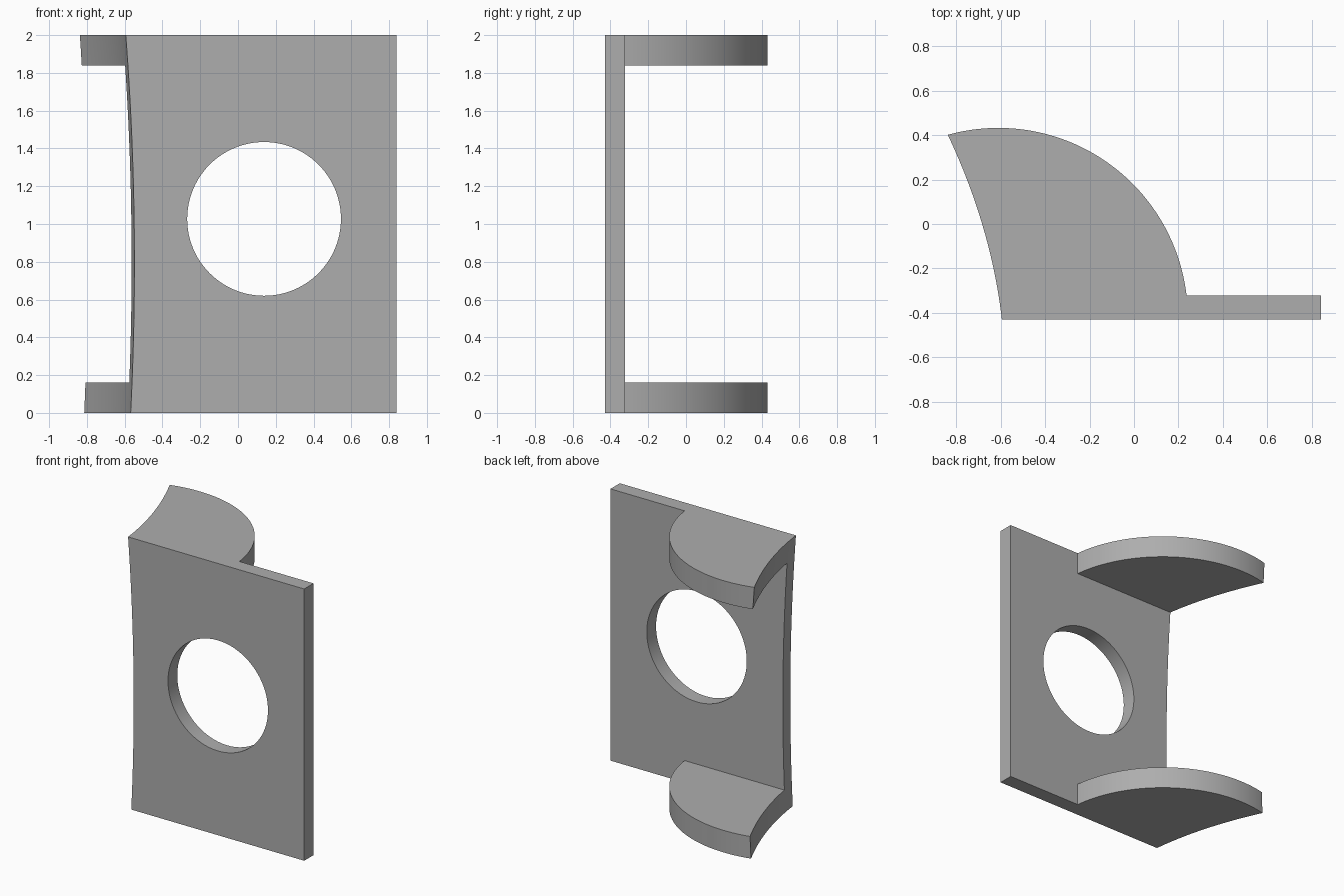
import bpy, bmesh, math
from mathutils import Matrix

cube = bpy.data.objects.get("Cube")
if cube:
    bpy.data.objects.remove(cube, do_unlink=True)

HEIGHT, FRONT, PLATE_BACK, RIGHT = 2.0, -0.43, -0.322, 0.84
SHELF = 0.162
ARC_X, ARC_Y, ARC_R = -0.61, -0.42, 0.852

metal = bpy.data.materials.new("plain grey")
metal.use_nodes = True
grey = (0.42, 0.42, 0.42, 1)
metal.diffuse_color = grey
metal.node_tree.nodes["Principled BSDF"].inputs["Base Color"].default_value = grey


def add_object(name, bm):
    bmesh.ops.recalc_face_normals(bm, faces=bm.faces)
    mesh = bpy.data.meshes.new(name)
    bm.to_mesh(mesh)
    bm.free()
    obj = bpy.data.objects.new(name, mesh)
    bpy.context.collection.objects.link(obj)
    mesh.materials.append(metal)
    return obj


def extrude_faces(bm, vector):
    result = bmesh.ops.extrude_face_region(bm, geom=bm.faces[:], use_keep_orig=True)
    moved = [g for g in result["geom"] if isinstance(g, bmesh.types.BMVert)]
    bmesh.ops.translate(bm, verts=moved, vec=vector)


# Bracket blank: plate and quarter-round shelf outline, extruded upwards
bm = bmesh.new()
start = math.asin((PLATE_BACK - ARC_Y) / ARC_R)
end = math.radians(115)
outline = [(-1, FRONT), (RIGHT, FRONT), (RIGHT, PLATE_BACK)]
for i in range(65):
    a = start + (end - start) * i / 64
    outline.append((ARC_X + ARC_R * math.cos(a), ARC_Y + ARC_R * math.sin(a)))
outline.append((-1, outline[-1][1]))
bm.faces.new([bm.verts.new((x, y, 0)) for x, y in outline])
extrude_faces(bm, (0, 0, HEIGHT))
bracket = add_object("bracket", bm)

# Opening between the two shelves
bm = bmesh.new()
bmesh.ops.create_cube(bm, size=1, matrix=Matrix.Translation((0, PLATE_BACK + 1, HEIGHT / 2))
                      @ Matrix.Diagonal((4, 2, HEIGHT - 2 * SHELF, 1)))
gap = add_object("shelf_gap_cutter", bm)

# Round hole through the plate
bm = bmesh.new()
bmesh.ops.create_cone(bm, cap_ends=True, segments=96, radius1=0.407, radius2=0.407, depth=0.6,
                      matrix=Matrix.Translation((0.138, -0.4, 1.027))
                      @ Matrix.Rotation(math.pi / 2, 4, "X"))
hole = add_object("hole_cutter", bm)

# Doubly curved trim along the side edge
bm = bmesh.new()
bmesh.ops.create_grid(bm, x_segments=24, y_segments=24, size=1)
for v in bm.verts:
    y, z = v.co.x * 0.7, 1 + v.co.y * 1.1
    d = y - FRONT
    x = -0.548 - 0.114 * d - 0.215 * d * d - 0.0316 * (z - 0.795) ** 2
    v.co = (x, y, z)
extrude_faces(bm, (-1, 0, 0))
trim = add_object("side_trim_cutter", bm)

# Cut the blank and bake the result
for cutter in (gap, hole, trim):
    mod = bracket.modifiers.new(cutter.name, "BOOLEAN")
    mod.operation, mod.solver, mod.object = "DIFFERENCE", "EXACT", cutter
bpy.context.view_layer.update()
graph = bpy.context.evaluated_depsgraph_get()
baked = bpy.data.meshes.new_from_object(bracket.evaluated_get(graph))
bracket.modifiers.clear()
bracket.data = baked
for cutter in (gap, hole, trim):
    bpy.data.objects.remove(cutter, do_unlink=True)

# Smooth curved walls, crisp edges
baked.shade_smooth()
baked.set_sharp_from_angle(angle=math.radians(30))
